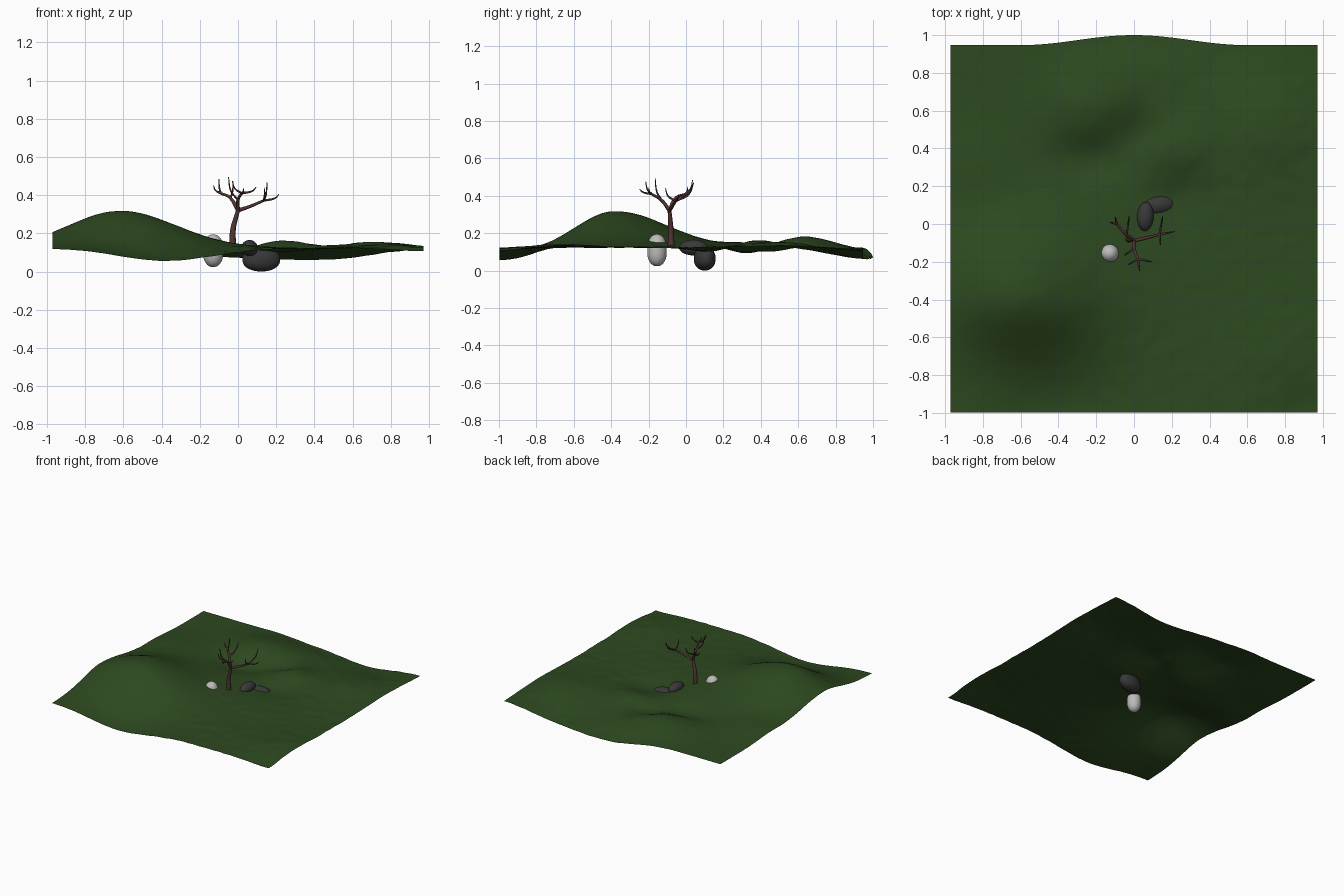
import bpy, bmesh, math
from mathutils import Vector, Matrix, noise

if "Cube" in bpy.data.objects:
    bpy.data.objects.remove(bpy.data.objects["Cube"])


def material(name, rgb):
    m = bpy.data.materials.new(name)
    m.diffuse_color = (*rgb, 1)
    m.use_nodes = True
    m.node_tree.nodes["Principled BSDF"].inputs["Base Color"].default_value = m.diffuse_color
    return m


GRASS = material("grass green", (0.026, 0.066, 0.014))
BARK = material("bark brown", (0.085, 0.036, 0.032))
DARK = material("dark stone", (0.040, 0.040, 0.042))
PALE = material("pale stone", (0.50, 0.50, 0.49))


def add_mesh(name, bm, mat):
    for f in bm.faces:
        f.smooth = True
    me = bpy.data.meshes.new(name)
    bm.to_mesh(me)
    bm.free()
    me.materials.append(mat)
    ob = bpy.data.objects.new(name, me)
    bpy.context.collection.objects.link(ob)
    return ob


# Swells and hollows: centre x, y, height, width in x, width in y
BUMPS = [
    (-0.38, -1.00, -0.068, 0.25, 0.20),  # front hollow
    (0.80, -0.70, 0.020, 0.18, 0.20),    # front right rise
    (0.95, -1.00, -0.018, 0.20, 0.15),   # front right corner
    (0.20, 0.13, -0.022, 0.14, 0.11),    # dip by the stones
    (0.22, 0.39, 0.045, 0.13, 0.11),     # back mound
    (0.02, 0.48, -0.040, 0.10, 0.09),    # trench
    (-0.22, 0.34, -0.040, 0.14, 0.09),   # trench tail
    (-0.23, 0.63, 0.060, 0.18, 0.15),    # back ridge
    (-0.85, 0.33, 0.022, 0.15, 0.13),    # left swell
    (0.72, 0.50, 0.035, 0.17, 0.18),     # right swell
    (0.48, 0.98, -0.056, 0.24, 0.22),    # back right hollow
    (0.00, 1.02, -0.045, 0.23, 0.10),    # back lip
]


def bell(u, v):
    return math.exp(-0.5 * (u * u + v * v))


def height(x, y):
    # main hill, steeper towards the front
    hx, hy = x + 0.62, y + 0.38
    z = 0.122 + 0.196 * bell(hx / (0.27 if hx < 0 else 0.30), hy / (0.205 if hy < 0 else 0.28))
    for cx, cy, h, wx, wy in BUMPS:
        z += h * bell((x - cx) / wx, (y - cy) / wy)
    rough = 0.3 + 0.7 / (1 + math.exp(-(x + 0.1) * 6))
    return z + 0.004 * rough * noise.noise(Vector((x * 14, y * 14, 0.5)))


# Terrain sheet, with the rounded bulge on its back edge
bm = bmesh.new()
bmesh.ops.create_grid(bm, x_segments=110, y_segments=110, size=1)
for v in bm.verts:
    x, y = v.co.x * 0.972, v.co.y * 0.972 - 0.025
    bulge = math.cos(min(abs(x) / 0.6, 1) * math.pi / 2) ** 2
    y += 0.053 * bulge * max(0, (y - 0.8) / 0.147) ** 2
    v.co = (x, y, height(x, y))
add_mesh("terrain", bm, GRASS)


# Stones, half sunk in the ground; a low bluntness power gives fuller ends
def stone(name, loc, radii, mat, turn=0, blunt=1):
    bm = bmesh.new()
    bmesh.ops.create_uvsphere(bm, u_segments=32, v_segments=20, radius=1)
    for v in bm.verts:
        v.co.z = math.copysign(abs(v.co.z) ** blunt, v.co.z)
    m = Matrix.Translation(loc) @ Matrix.Rotation(math.radians(turn), 4, 'Z')
    bm.transform(m @ Matrix.Diagonal((*radii, 1)))
    add_mesh(name, bm, mat)


stone("pale_stone", (-0.13, -0.155, 0.109), (0.053, 0.052, 0.086), PALE, 0, 0.75)
stone("dark_stone_small", (0.06, 0.04, 0.123), (0.044, 0.077, 0.042), DARK, -3)
stone("dark_stone_large", (0.122, 0.1, 0.064), (0.1, 0.057, 0.064), DARK, 8, 0.85)

# Bare tree: tapering tubes on one curve
cu = bpy.data.curves.new("tree", 'CURVE')
cu.dimensions = '3D'
cu.bevel_depth = 1
cu.bevel_resolution = 2
cu.use_fill_caps = True
cu.resolution_u = 5


def tube(points, r0, r1):
    sp = cu.splines.new('BEZIER')
    sp.bezier_points.add(len(points) - 1)
    for i, (p, co) in enumerate(zip(sp.bezier_points, points)):
        p.co = co
        p.radius = r0 + (r1 - r0) * i / (len(points) - 1)
        p.handle_left_type = p.handle_right_type = 'AUTO'


def twig(start, tip):
    # leans outwards first, then turns up
    a, b = Vector(start), Vector(tip)
    d = b - a
    mid = a + d * 0.5 + Vector((d.x * 0.25, d.y * 0.25, -d.z * 0.1))
    tube([a, mid, b], 0.0065, 0.002)


FORK = (0, -0.088, 0.32)
tube([(-0.027, -0.08, 0.12), (-0.026, -0.081, 0.22), FORK], 0.019, 0.010)

# Each branch: elbow, end, tips from the elbow, tips from the end
BRANCHES = [
    ((-0.04, -0.058, 0.385), (-0.09, -0.002, 0.41),
     [(-0.025, 0.042, 0.47)], [(-0.1, 0.035, 0.485), (-0.128, 0.01, 0.45)]),
    ((0.06, -0.075, 0.34), (0.135, -0.055, 0.372),
     [], [(0.215, -0.04, 0.405), (0.152, 0.04, 0.465), (0.14, -0.11, 0.44)]),
    ((0, -0.13, 0.375), (0.02, -0.185, 0.41),
     [(-0.05, -0.165, 0.495)],
     [(0.03, -0.248, 0.435), (0.095, -0.2, 0.442), (-0.03, -0.215, 0.475)]),
]
for elbow, end, low_tips, end_tips in BRANCHES:
    tube([FORK, elbow, end], 0.0105, 0.0065)
    for tip in low_tips:
        twig(elbow, tip)
    for tip in end_tips:
        twig(end, tip)

cu.materials.append(BARK)
tree = bpy.data.objects.new("tree", cu)
bpy.context.collection.objects.link(tree)
bpy.context.view_layer.objects.active = tree
tree.select_set(True)
bpy.ops.object.convert(target='MESH')
